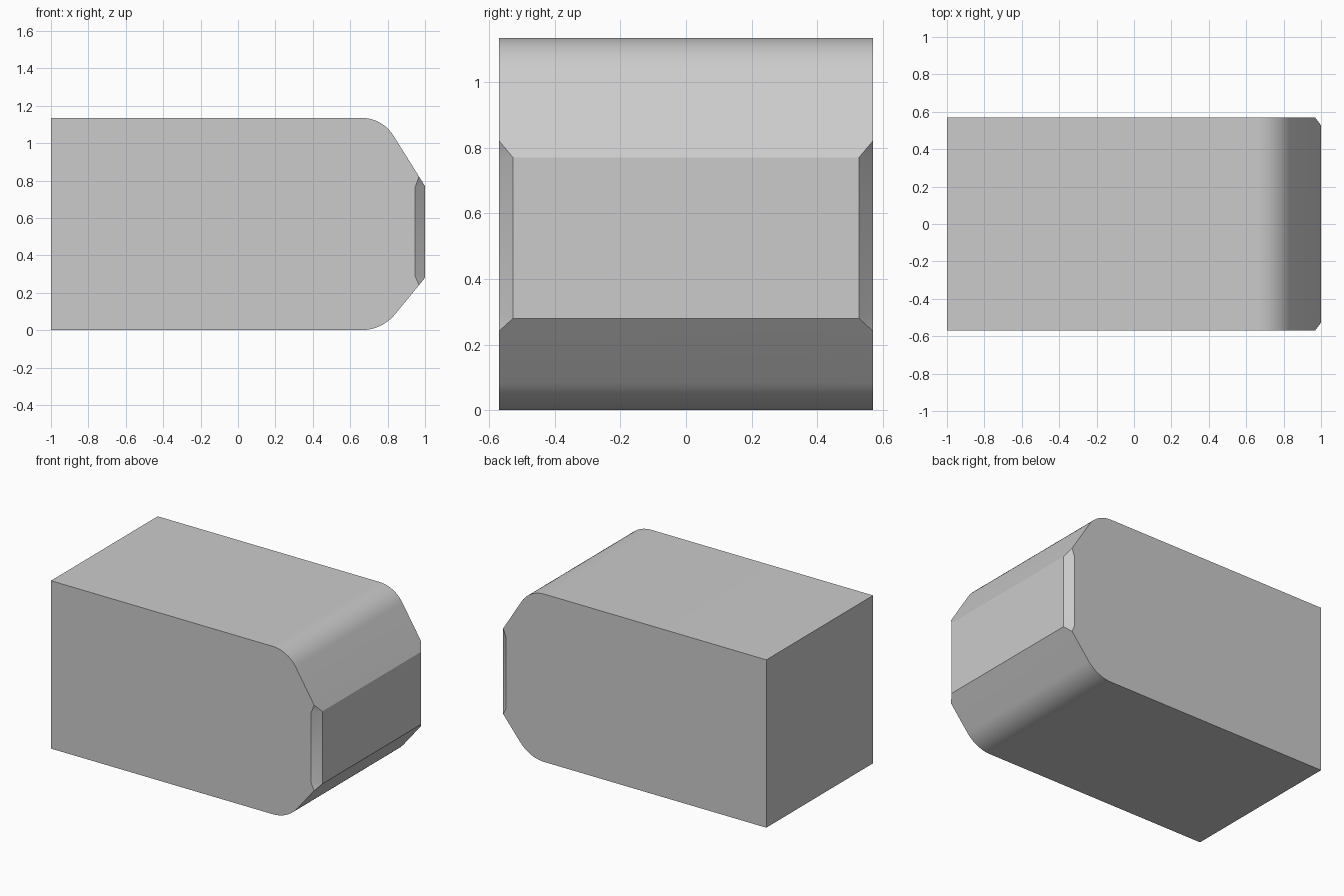
import bpy, bmesh
from math import atan, tan, sin, cos, radians

if "Cube" in bpy.data.objects:
    bpy.data.objects.remove(bpy.data.objects["Cube"])

W, H, R_START = 0.57, 1.135, 0.66      # half width, height, start of rounding
Z_LO, Z_HI = 0.28, 0.77                # nose face extents
SLOPE_LO, SLOPE_HI = 1.22, 1.6
SEG = 10


def rounded(z, slope, d):
    """Arc from the flat (z) into the sloped nose; d = -1 top, +1 bottom."""
    a = atan(slope)
    corner = 1 - abs(z - (Z_HI if d < 0 else Z_LO)) / slope
    r = (corner - R_START) / tan(a / 2)
    return [(R_START + r * sin(a * i / SEG), z + d * r * (1 - cos(a * i / SEG)))
            for i in range(SEG + 1)]


bm = bmesh.new()
CX = 0.968                              # where the chamfer meets the slopes
top = rounded(H, SLOPE_HI, -1)
bottom = rounded(0, SLOPE_LO, 1)
side_profile = ([(-1, 0), (-1, H)] + top
                + [(CX, Z_HI + (1 - CX) * SLOPE_HI), (0.947, Z_HI - 0.005),
                   (0.947, Z_LO + 0.008), (CX, Z_LO - (1 - CX) * SLOPE_LO)]
                + bottom[::-1])
n = len(side_profile)
k = 2 + len(top)                        # index of the upper chamfer tip

# Side walls and corner chamfers, mirrored in y
rings, noses = [], []
for s in (-1, 1):
    ring = [bm.verts.new((x, s * W, z)) for x, z in side_profile]
    hi = bm.verts.new((1, s * 0.527, Z_HI))
    lo = bm.verts.new((1, s * 0.527, Z_LO))
    bm.faces.new(ring)
    bm.faces.new((hi, ring[k], ring[k + 1]))
    bm.faces.new((hi, ring[k + 1], ring[k + 2], lo))
    bm.faces.new((lo, ring[k + 2], ring[k + 3]))
    rings.append(ring)
    noses.append((hi, lo))

# Back, top, bottom and rounded strips
a, b = rings
for i in range(n):
    j = (i + 1) % n
    if not k - 1 <= i <= k + 3:
        bm.faces.new((a[i], a[j], b[j], b[i]))

# Sloped nose faces and flat nose
(ha, la), (hb, lb) = noses
bm.faces.new((a[k - 1], a[k], ha, hb, b[k], b[k - 1]))
bm.faces.new((a[k + 4], a[k + 3], la, lb, b[k + 3], b[k + 4]))
bm.faces.new((ha, la, lb, hb))

bmesh.ops.recalc_face_normals(bm, faces=bm.faces)
mesh = bpy.data.meshes.new("rounded_block")
bm.to_mesh(mesh)
bm.free()
block = bpy.data.objects.new("rounded_block", mesh)
bpy.context.collection.objects.link(block)
bpy.context.view_layer.objects.active = block
block.select_set(True)
bpy.ops.object.shade_smooth_by_angle(angle=radians(25))
